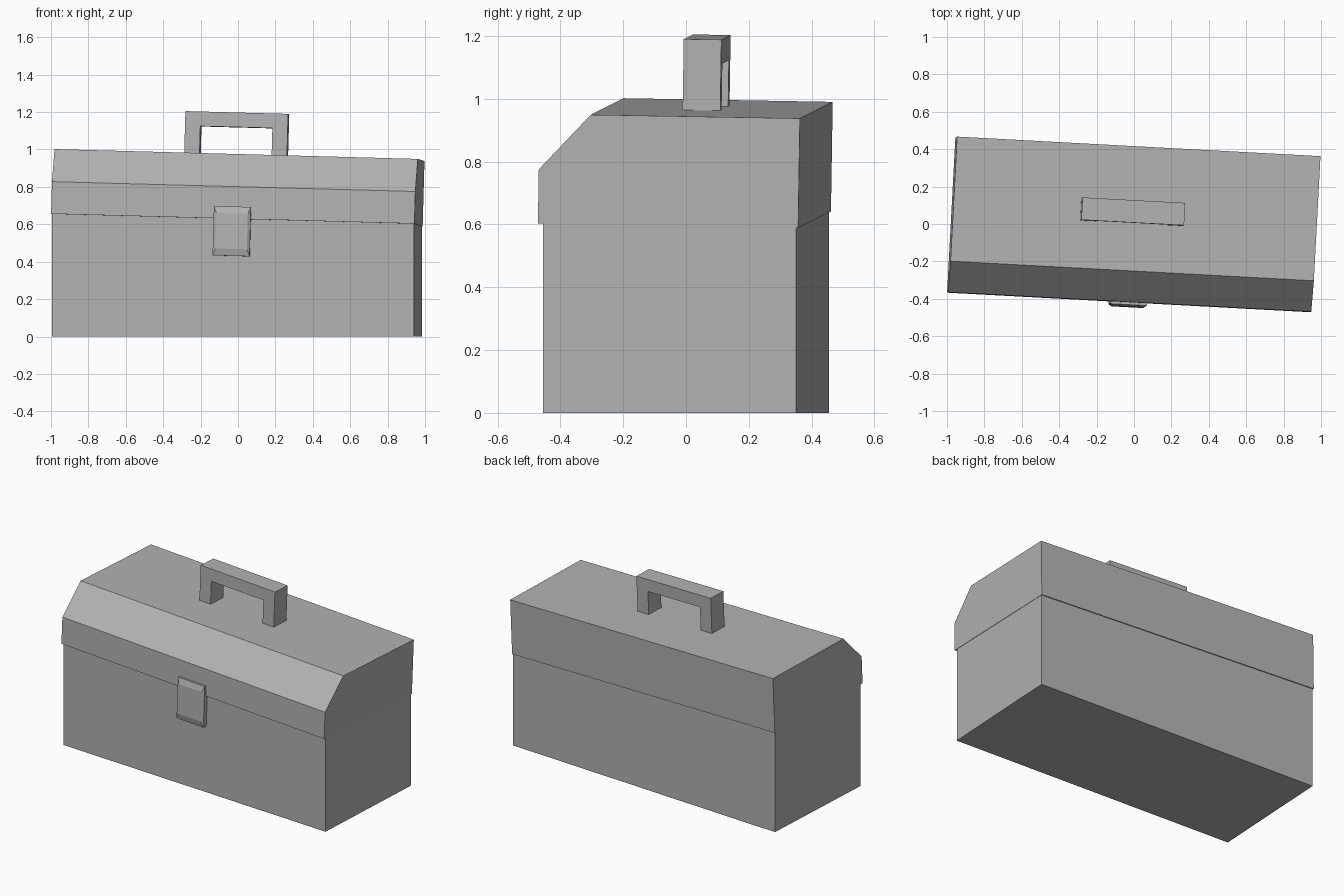
import bpy
import bmesh
from math import radians
from mathutils import Matrix, Vector

cube = bpy.data.objects.get("Cube")
if cube:
    bpy.data.objects.remove(cube, do_unlink=True)

# One plain grey for the whole box
GREY = (0.45, 0.45, 0.45, 1.0)
grey = bpy.data.materials.new("grey metal")
grey.use_nodes = True
grey.diffuse_color = GREY
grey.node_tree.nodes["Principled BSDF"].inputs["Base Color"].default_value = GREY

YAW = Matrix.Rotation(radians(-3.08), 4, 'Z')
# The lid sits slightly crooked on the body; handle and clasp follow it
BODY_FRAME = Matrix.Translation((-0.005, 0, 0)) @ YAW
LID_FRAME = (Matrix.Translation((-0.006, -0.005, 0.6225)) @ YAW
             @ Matrix.Rotation(radians(1.55), 4, 'Y')
             @ Matrix.Rotation(radians(-1.0), 4, 'X'))


def finish(name, bm, frame):
    bmesh.ops.recalc_face_normals(bm, faces=bm.faces)
    mesh = bpy.data.meshes.new(name)
    bm.to_mesh(mesh)
    bm.free()
    mesh.materials.append(grey)
    obj = bpy.data.objects.new(name, mesh)
    obj.matrix_world = frame
    bpy.context.collection.objects.link(obj)
    return obj


def prism(name, outline, sweep, frame):
    """Extrude a closed outline along the sweep vector."""
    bm = bmesh.new()
    face = bm.faces.new([bm.verts.new(p) for p in outline])
    result = bmesh.ops.extrude_face_region(bm, geom=[face], use_keep_orig=True)
    moved = [v for v in result["geom"] if isinstance(v, bmesh.types.BMVert)]
    bmesh.ops.translate(bm, verts=moved, vec=Vector(sweep))
    return finish(name, bm, frame)


# Body: plain box
w, d = 0.9695, 0.4035
prism("body", [(-w, -d, 0), (w, -d, 0), (w, d, 0), (-w, d, 0)],
      (0, 0, 0.655), BODY_FRAME)

# Lid: side profile with a front chamfer, swept along the length
half = 0.973
profile = [(-0.415, 0), (-0.415, 0.172), (-0.252, 0.349), (0.415, 0.349), (0.415, 0)]
prism("lid", [(-half, y, z) for y, z in profile], (2 * half, 0, 0), LID_FRAME)

# Handle: square arch swept front to back
side = [(0.275, 0.343), (0.275, 0.575), (-0.275, 0.575), (-0.275, 0.343),
        (-0.193, 0.343), (-0.193, 0.497), (0.193, 0.497), (0.193, 0.343)]
prism("handle", [(x - 0.017, 0.0025, z) for x, z in side], (0, 0.12, 0), LID_FRAME)

# Clasp: plate with a raised, tapered front panel
clasp = prism("clasp", [(x - 0.003, -0.40, z - 0.067) for x, z in
                        ((-0.099, -0.132), (0.099, -0.132), (0.099, 0.132), (-0.099, 0.132))],
              (0, -0.028, 0), LID_FRAME)
bm = bmesh.new()
bm.from_mesh(clasp.data)
front = min(bm.faces, key=lambda f: f.calc_center_median().y)
centre = front.calc_center_median()
panel = bmesh.ops.extrude_discrete_faces(bm, faces=[front])["faces"][0]
rim = [e for e in bm.edges if e.is_boundary]
for v in panel.verts:
    v.co.x = centre.x + (v.co.x - centre.x) * 0.85
    v.co.z = centre.z + (v.co.z - centre.z) * 0.72
    v.co.y -= 0.010
bmesh.ops.recalc_face_normals(bm, faces=bm.faces)
bm.to_mesh(clasp.data)
bm.free()
